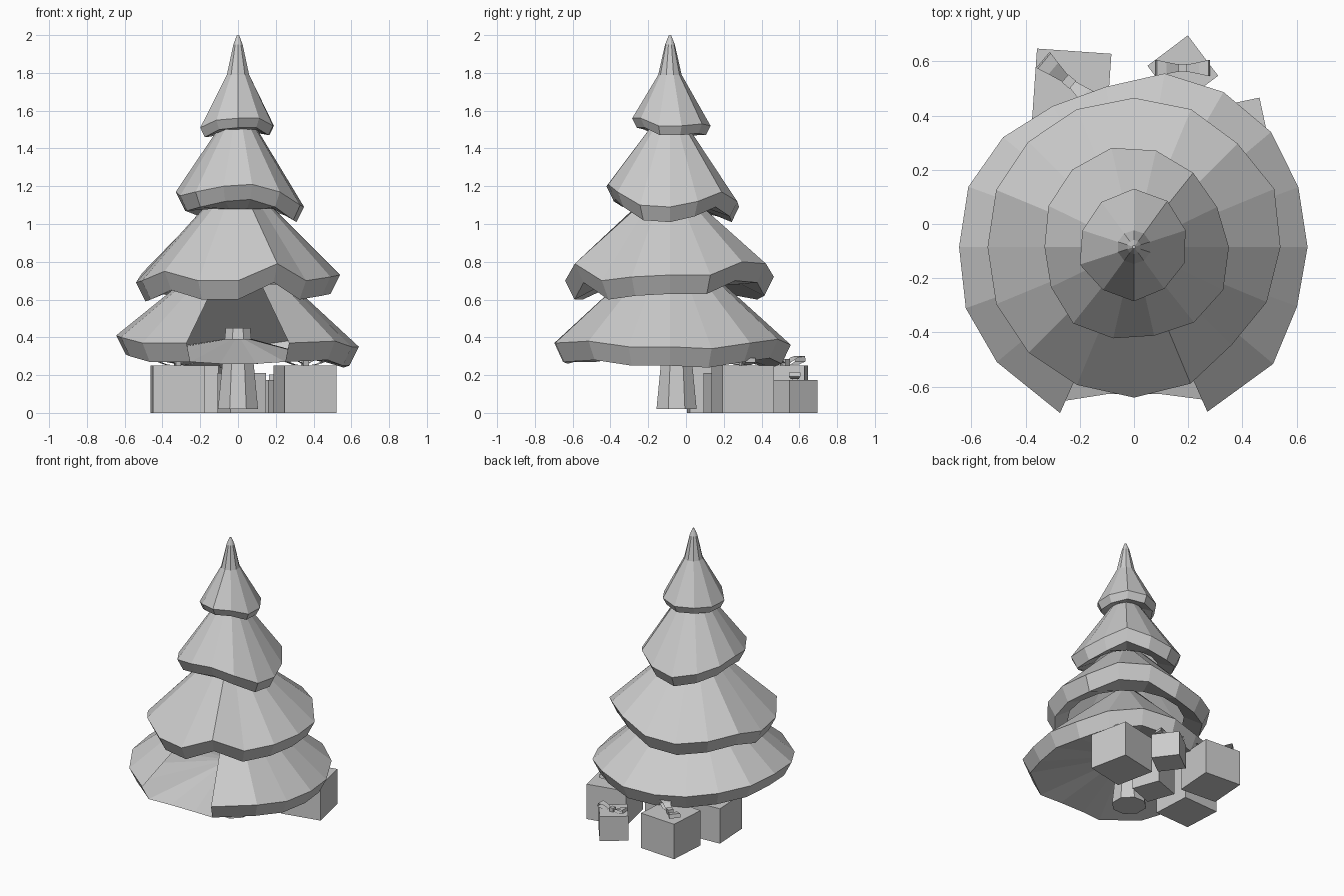
import bpy, bmesh, math
from mathutils import Matrix, Vector

if "Cube" in bpy.data.objects:
    bpy.data.objects.remove(bpy.data.objects["Cube"])

CX, CY = 0.0, -0.085          # tree axis


def finish(bm, name):
    bmesh.ops.recalc_face_normals(bm, faces=bm.faces)
    me = bpy.data.meshes.new(name)
    bm.to_mesh(me)
    bm.free()
    ob = bpy.data.objects.new(name, me)
    bpy.context.collection.objects.link(ob)
    return ob


def tier(name, radii, heights, tops, drop, inset, inner, start=0.0, gap=(), shift={}):
    """Wavy-rimmed cone: top rings (r, z), rim, folded lip and underside."""
    bm = bmesh.new()
    n = len(radii)

    def ring(rs, zs):
        out = []
        for k in range(n):
            a = math.radians(start + 360 * k / n + shift.get(k, 0))
            out.append(bm.verts.new((CX + rs[k] * math.cos(a), CY + rs[k] * math.sin(a), zs[k])))
        return out

    rings = [ring([r] * n, [z] * n) for r, z in tops]
    rim_at = len(rings)
    rings.append(ring(radii, heights))
    rings.append(ring([r - inset for r in radii], [h - drop for h in heights]))
    rings.append(ring([inner[0]] * n, [inner[1]] * n))
    for i in range(len(rings) - 1):
        for k in range(n):
            if i <= rim_at and k in gap:      # open front, underside stays
                continue
            j = (k + 1) % n
            bm.faces.new((rings[i][k], rings[i + 1][k], rings[i + 1][j], rings[i][j]))
    bm.faces.new(rings[0])
    bmesh.ops.delete(bm, geom=[v for v in bm.verts if not v.link_faces], context='VERTS')
    finish(bm, name)


# Four tiers of branches, top to bottom
tier("top_branches",
     [.20, .21, .215, .205, .20, .21, .195, .20, .19, .195],
     [1.52, 1.53, 1.52, 1.52, 1.51, 1.51, 1.55, 1.56, 1.56, 1.52],
     [(.006, 2.0), (.026, 1.95), (.062, 1.79)], .05, .025, (.10, 1.50), start=18)
tier("upper_branches",
     [.35, .34, .35, .365, .375, .365, .35, .33, .34, .36, .345, .335, .355, .365],
     [1.09, 1.12, 1.17, 1.12, 1.09, 1.12, 1.15, 1.17, 1.15, 1.17, 1.20, 1.21, 1.17, 1.10],
     [(.06, 1.57)], .08, .04, (.21, 1.08))
tier("middle_branches",
     [.54, .56, .54, .55, .55, .55, .55, .55, .54, .55, .55, .55, .555, .545, .51, .53],
     [.73, .73, .80, .79, .72, .70, .72, .74, .69, .70, .75, .70, .70, .79, .70, .72],
     [(.15, 1.12)], .10, .05, (.38, .68))
tier("lower_branches",
     [.64, .645, .66, .66, .65, .60, .60, .63, .65, .645, .66, .66, .67, .60, .60, .665, .67, .64],
     [.35, .34, .37, .39, .36, .34, .35, .38, .40, .41, .40, .37, .37, .36, .36, .37, .38, .35],
     [(.10, .85)], .10, .05, (.08, .39), gap=(12, 13, 14), shift={12: 6, 15: -6})

# Trunk
bm = bmesh.new()
bmesh.ops.create_cone(bm, cap_ends=True, segments=8, radius1=.115, radius2=.07, depth=.43,
                      matrix=Matrix.Translation((0, -.05, .235)) @ Matrix.Rotation(math.pi / 8, 4, 'Z'))
finish(bm, "trunk")


def present(name, x, y, size, height, turn, bow_turn=None, bow=(0, 0, 1)):
    """Box with an optional ribbon bow (dx, dy, scale): two teardrop loops and a knot."""
    bm = bmesh.new()
    base = Matrix.Translation((x, y, 0)) @ Matrix.Rotation(math.radians(turn), 4, 'Z')
    bmesh.ops.create_cube(bm, size=1, matrix=base @ Matrix.Translation((0, 0, height / 2))
                          @ Matrix.Diagonal((size, size, height, 1)))
    finish(bm, name)
    if bow_turn is None:
        return
    bm = bmesh.new()
    m = (Matrix.Translation((x + bow[0], y + bow[1], height))
         @ Matrix.Rotation(math.radians(bow_turn), 4, 'Z') @ Matrix.Scale(bow[2], 4))
    profile = [(.01, .008, .012), (.06, .035, .022), (.095, .04, .03), (.10, .018, .03), (.06, .004, .022)]
    for s in (-1, 1):
        pairs = [[bm.verts.new(m @ Vector((s * px, t * w, pz))) for t in (-1, 1)] for px, pz, w in profile]
        for i in range(len(pairs)):
            a, b = pairs[i], pairs[(i + 1) % len(pairs)]
            bm.faces.new((a[0], a[1], b[1], b[0]))
    bmesh.ops.create_cube(bm, size=1, matrix=m @ Matrix.Translation((0, 0, .014))
                          @ Matrix.Diagonal((.03, .03, .028, 1)))
    finish(bm, name + "_bow")


# Presents around the back of the trunk
present("back_left_present", -.23, .50, .275, .25, -4, -40, (-.01, .025, 1.25))
present("small_present", .18, .565, .186, .175, -53, 0, (0, .01, 1))
present("right_present", .355, .30, .28, .25, 12, 25)
present("left_present", -.32, .15, .275, .25, 3, 20)
present("middle_present", .02, .22, .20, .21, 20)
